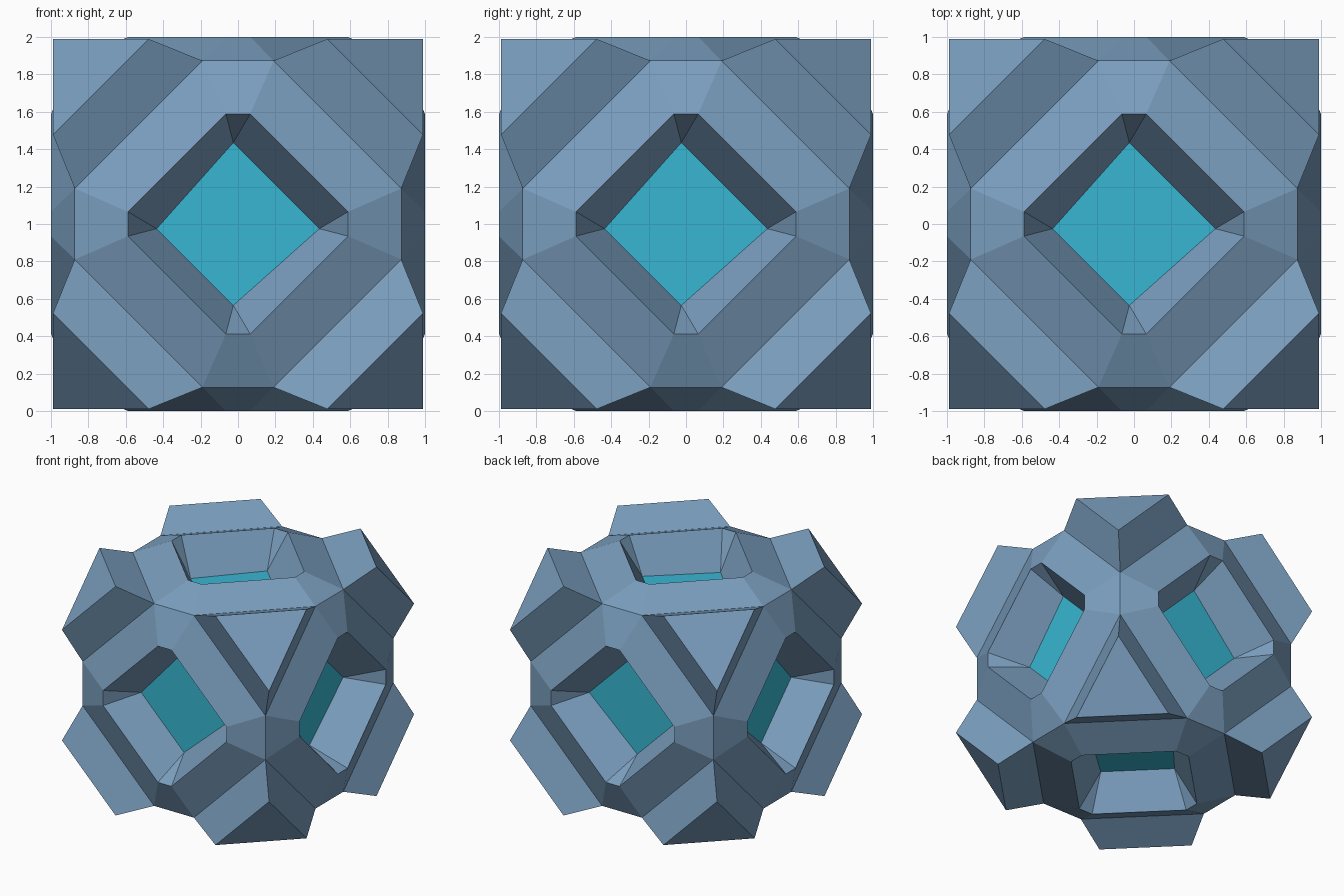
import bpy, bmesh, math
from itertools import product

if "Cube" in bpy.data.objects:
    bpy.data.objects.remove(bpy.data.objects["Cube"])


def material(name, rgb):
    m = bpy.data.materials.new(name)
    m.diffuse_color = (*rgb, 1.0)
    m.use_nodes = True
    m.node_tree.nodes["Principled BSDF"].inputs["Base Color"].default_value = m.diffuse_color
    return m


def extrude(bm, face):
    """Extrude one face and return the new cap."""
    res = bmesh.ops.extrude_discrete_faces(bm, faces=[face])
    return res["faces"][0]


def reshape(face, axis, height, outer, inner, split, fixed=False):
    """Move the cap: 'height' along the axis, in-plane values snapped to outer / inner."""
    for v in face.verts:
        for i in range(3):
            c = v.co[i]
            if i == axis:
                v.co[i] = math.copysign(height, c)
            elif abs(c) > split:
                v.co[i] = math.copysign(outer, c)
            else:
                v.co[i] = inner if fixed else math.copysign(inner, c)


bm = bmesh.new()

# Core: a deeply truncated cube with 6 octagons and 8 triangles
P, Q = 0.873, 0.19
for k in range(3):
    for signs in product((-1, 1), repeat=3):
        bm.verts.new([s * (Q if i == k else P) for i, s in enumerate(signs)])
hull = bmesh.ops.convex_hull(bm, input=bm.verts[:])
bmesh.ops.dissolve_limit(bm, angle_limit=math.radians(2),
                         verts=bm.verts[:], edges=bm.edges[:])
bm.normal_update()
triangles = [f for f in bm.faces if len(f.verts) == 3]
octagons = [f for f in bm.faces if len(f.verts) == 8]

# Raised tapered triangular studs on the corners
for f in triangles:
    reshape(extrude(bm, f), -1, 0, 0.989, 0.477, 0.5)

# Raised rims, then sunken diamond windows with a coloured floor
for f in octagons:
    axis = max(range(3), key=lambda i: abs(f.normal[i]))
    rim = extrude(bm, f)
    reshape(rim, axis, 1.0, 0.588, 0.065, 0.5)
    floor = extrude(bm, rim)
    floor.material_index = 1
    reshape(floor, axis, 0.70, 0.435, -0.025, 0.3, fixed=True)

# Short floor sides collapse to points
bmesh.ops.remove_doubles(bm, verts=bm.verts[:], dist=0.001)
bmesh.ops.recalc_face_normals(bm, faces=bm.faces[:])

mesh = bpy.data.meshes.new("faceted_shell")
bm.to_mesh(mesh)
bm.free()
mesh.materials.append(material("slate blue", (0.195, 0.342, 0.515)))
mesh.materials.append(material("bright cyan", (0.039, 0.468, 0.645)))
shell = bpy.data.objects.new("faceted_shell", mesh)
shell.location.z = 1.0
bpy.context.collection.objects.link(shell)
